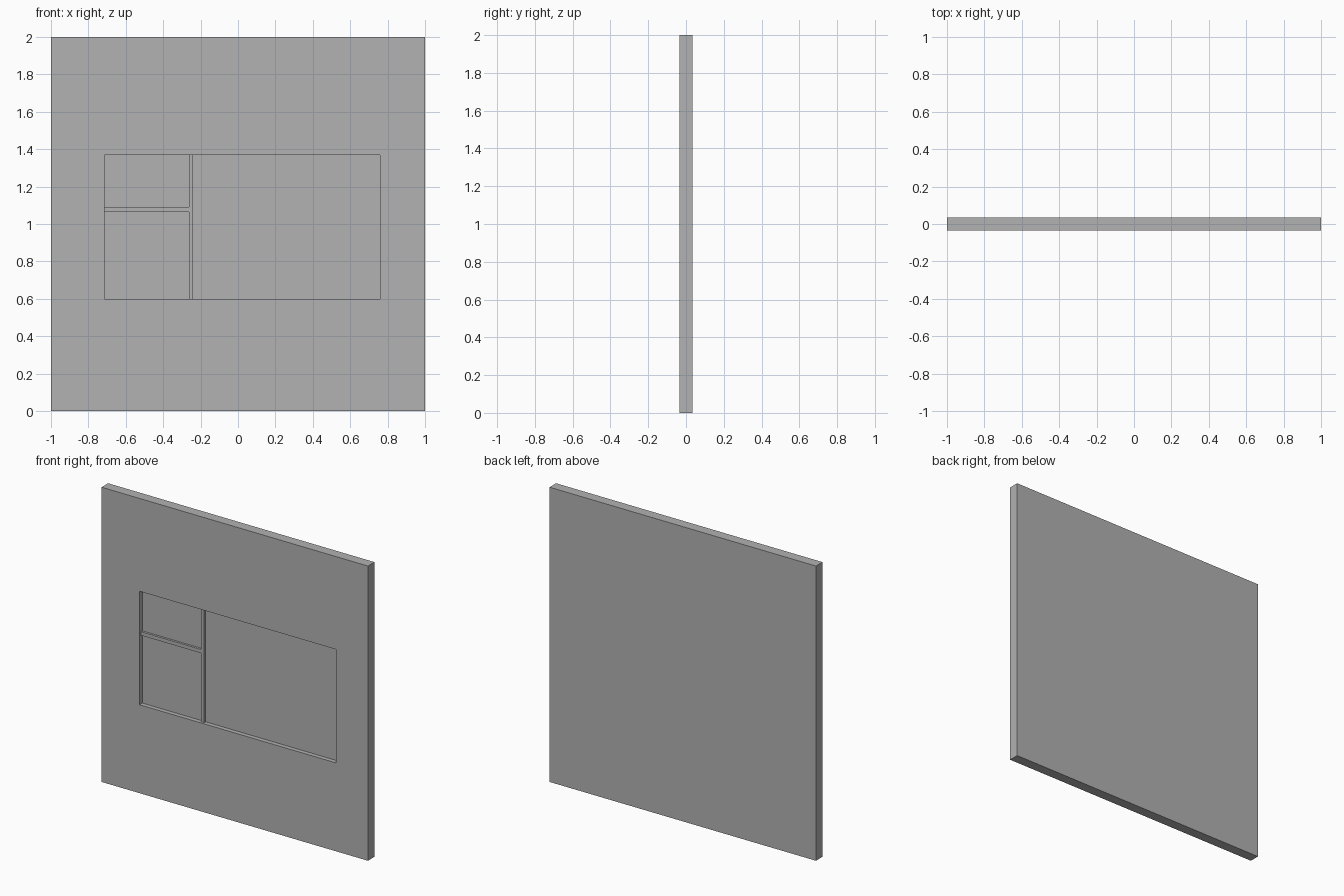
import bpy

if "Cube" in bpy.data.objects:
    bpy.data.objects.remove(bpy.data.objects["Cube"], do_unlink=True)

# One plain grey for everything
GREY = (0.445, 0.445, 0.445, 1.0)
grey = bpy.data.materials.new("plain_grey")
grey.use_nodes = True
grey.diffuse_color = GREY
grey.node_tree.nodes["Principled BSDF"].inputs["Base Color"].default_value = GREY


def box(name, x, y, z):
    """Box spanning the given (low, high) ranges."""
    bpy.ops.mesh.primitive_cube_add(size=1)
    ob = bpy.context.object
    ob.name = name
    for v in ob.data.vertices:
        v.co = [lo + (c + 0.5) * (hi - lo) for c, (lo, hi) in zip(v.co, (x, y, z))]
    ob.data.materials.append(grey)
    return ob


HALF = 0.035                 # half the slab thickness
FLOOR = -HALF + 0.03         # recess floor
BAR_FACE = -HALF + 0.015     # bar fronts, set back from the slab face
LEFT, RIGHT = -0.715, 0.76   # recess limits
LOW, HIGH = 0.6, 1.37
POST = (-0.263, -0.24)

# Slab with a rectangular recess in its front
panel = box("wall_panel", (-1, 1), (-HALF, HALF), (0, 2))
cutter = box("recess_cutter", (LEFT, RIGHT), (-0.1, FLOOR), (LOW, HIGH))
cut = panel.modifiers.new("recess", "BOOLEAN")
cut.object = cutter
cut.operation = "DIFFERENCE"
cut.solver = "EXACT"
bpy.context.view_layer.objects.active = panel
bpy.ops.object.modifier_apply(modifier=cut.name)
bpy.data.objects.remove(cutter, do_unlink=True)

# Dividing bars inside the recess
box("upright_bar", POST, (BAR_FACE, FLOOR), (LOW, HIGH))
box("cross_bar", (LEFT, POST[0]), (BAR_FACE, FLOOR), (1.065, 1.09))
